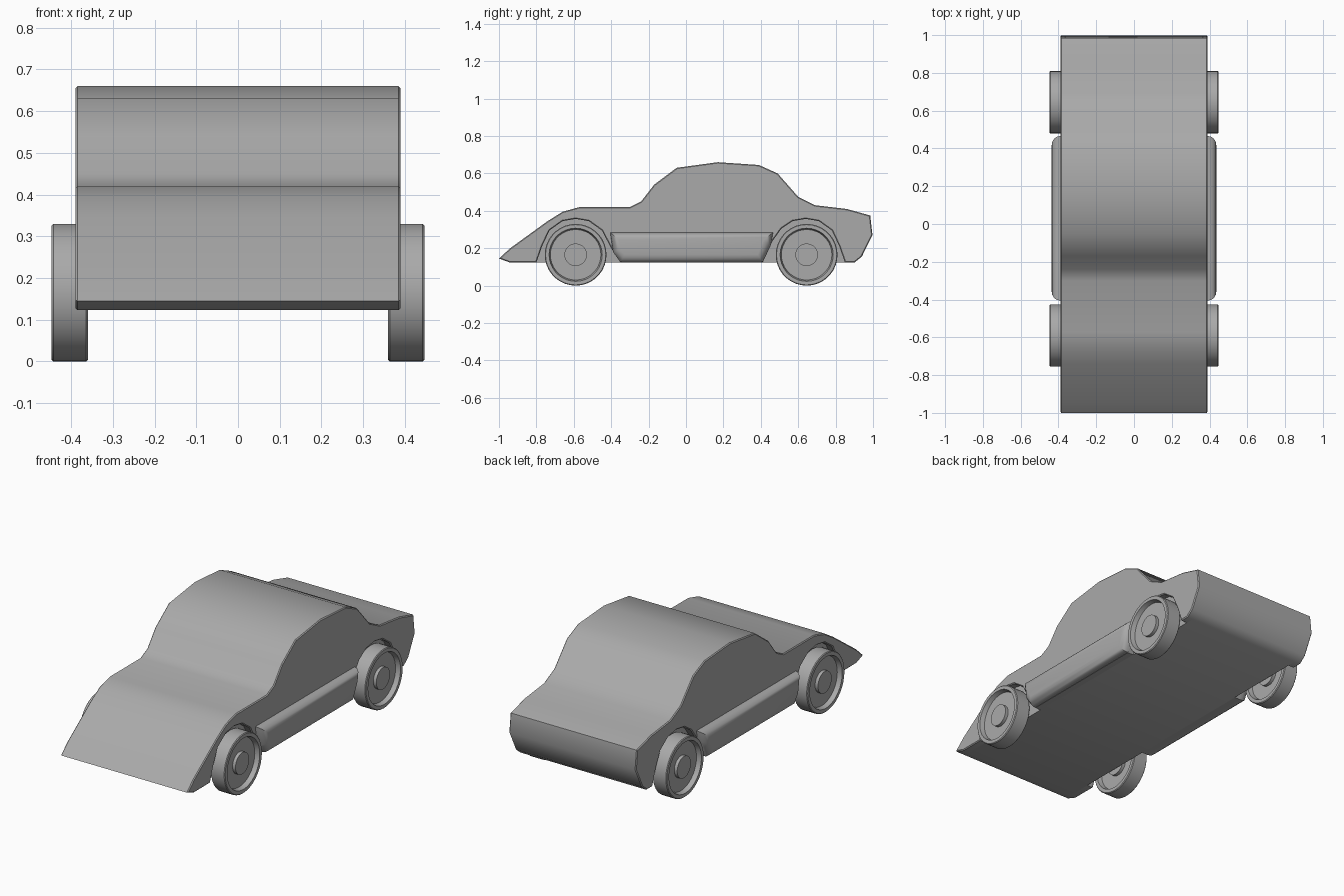
import bpy
import bmesh
from math import cos, sin, tau, radians

cube = bpy.data.objects.get("Cube")
if cube:
    bpy.data.objects.remove(cube, do_unlink=True)

grey = bpy.data.materials.new("plain grey")
grey.use_nodes = True
color = (0.4, 0.4, 0.4, 1)
grey.diffuse_color = color
grey.node_tree.nodes["Principled BSDF"].inputs["Base Color"].default_value = color


def finish(bm, name, angle=40):
    """Turn the bmesh into a grey, angle-smoothed object."""
    bmesh.ops.recalc_face_normals(bm, faces=bm.faces[:])
    mesh = bpy.data.meshes.new(name)
    bm.to_mesh(mesh)
    bm.free()
    mesh.materials.append(grey)
    obj = bpy.data.objects.new(name, mesh)
    bpy.context.collection.objects.link(obj)
    bpy.ops.object.select_all(action="DESELECT")
    obj.select_set(True)
    bpy.context.view_layer.objects.active = obj
    bpy.ops.object.shade_smooth_by_angle(angle=radians(angle))
    return obj


def prism(name, profile, x_in, x_out, bevel=0, segments=1):
    """Extrude a (y, z) profile along x, rounding the rim at x_out."""
    bm = bmesh.new()
    inner = [bm.verts.new((x_in, y, z)) for y, z in profile]
    outer = [bm.verts.new((x_out, y, z)) for y, z in profile]
    bm.faces.new(inner)
    cap = bm.faces.new(outer)
    for i in range(len(profile)):
        j = (i + 1) % len(profile)
        bm.faces.new((inner[i], inner[j], outer[j], outer[i]))
    bmesh.ops.recalc_face_normals(bm, faces=bm.faces[:])
    if bevel:
        bmesh.ops.bevel(bm, geom=list(cap.edges), offset=bevel, segments=segments,
                        profile=0.5, affect="EDGES", clamp_overlap=True)
    return finish(bm, name)


def lathe(name, profile, center, steps=36):
    """Spin a (radius, offset) profile about the x axis."""
    bm = bmesh.new()
    rings = []
    for r, t in profile:
        count = steps if r else 1
        rings.append([bm.verts.new((center[0] + t,
                                    center[1] + r * cos(tau * k / steps),
                                    center[2] + r * sin(tau * k / steps)))
                      for k in range(count)])
    for a, b in zip(rings, rings[1:]):
        for k in range(steps):
            n = (k + 1) % steps
            quad = [a[k % len(a)], a[n % len(a)], b[n % len(b)], b[k % len(b)]]
            bm.faces.new(list(dict.fromkeys(quad)))
    return finish(bm, name)


# Side outline from nose over the roof to the tail
upper = [(-1, 0.145), (-0.94, 0.2), (-0.74, 0.345), (-0.66, 0.395), (-0.57, 0.42),
         (-0.3, 0.42), (-0.24, 0.45), (-0.17, 0.54), (-0.05, 0.63), (0.17, 0.66),
         (0.39, 0.645), (0.49, 0.6), (0.6, 0.475), (0.69, 0.43), (0.86, 0.41),
         (0.985, 0.375), (0.997, 0.27), (0.94, 0.155), (0.9, 0.123)]
nose_base = [(-0.94, 0.123)]

# Wheel arch openings, listed from rear to front
rear_arch = [(0.85, 0.123), (0.82, 0.21), (0.78, 0.295), (0.71, 0.345), (0.64, 0.357),
             (0.57, 0.345), (0.51, 0.305), (0.46, 0.235), (0.41, 0.123)]
front_arch = [(-0.35, 0.123), (-0.4, 0.2), (-0.45, 0.295), (-0.52, 0.345), (-0.59, 0.357),
              (-0.66, 0.345), (-0.73, 0.295), (-0.77, 0.21), (-0.8, 0.123)]

# Solid body core between the wheel wells
prism("body_core", upper + nose_base, -0.35, 0.35)

sill = [(-0.35, 0.124), (-0.39, 0.18), (-0.405, 0.285), (0.465, 0.285),
        (0.455, 0.22), (0.41, 0.124)]

# Wheel: half section mirrored, with recessed faces and a round hub on both sides
half = [(0, 0.036), (0.06, 0.036), (0.06, 0.018), (0.135, 0.018),
        (0.142, 0.0435), (0.161, 0.0435), (0.165, 0.0395)]
wheel = half + [(r, -t) for r, t in reversed(half)]

for side, label in ((1, "left"), (-1, "right")):
    prism(label + "_side_panel", upper + rear_arch + front_arch + nose_base,
          side * 0.35, side * 0.39, bevel=0.005)
    prism(label + "_sill", sill, side * 0.36, side * 0.436, bevel=0.042, segments=4)
    for y, end in ((-0.59, "front"), (0.645, "rear")):
        lathe(f"{end}_{label}_wheel", wheel, (side * 0.4035, y, 0.165))
